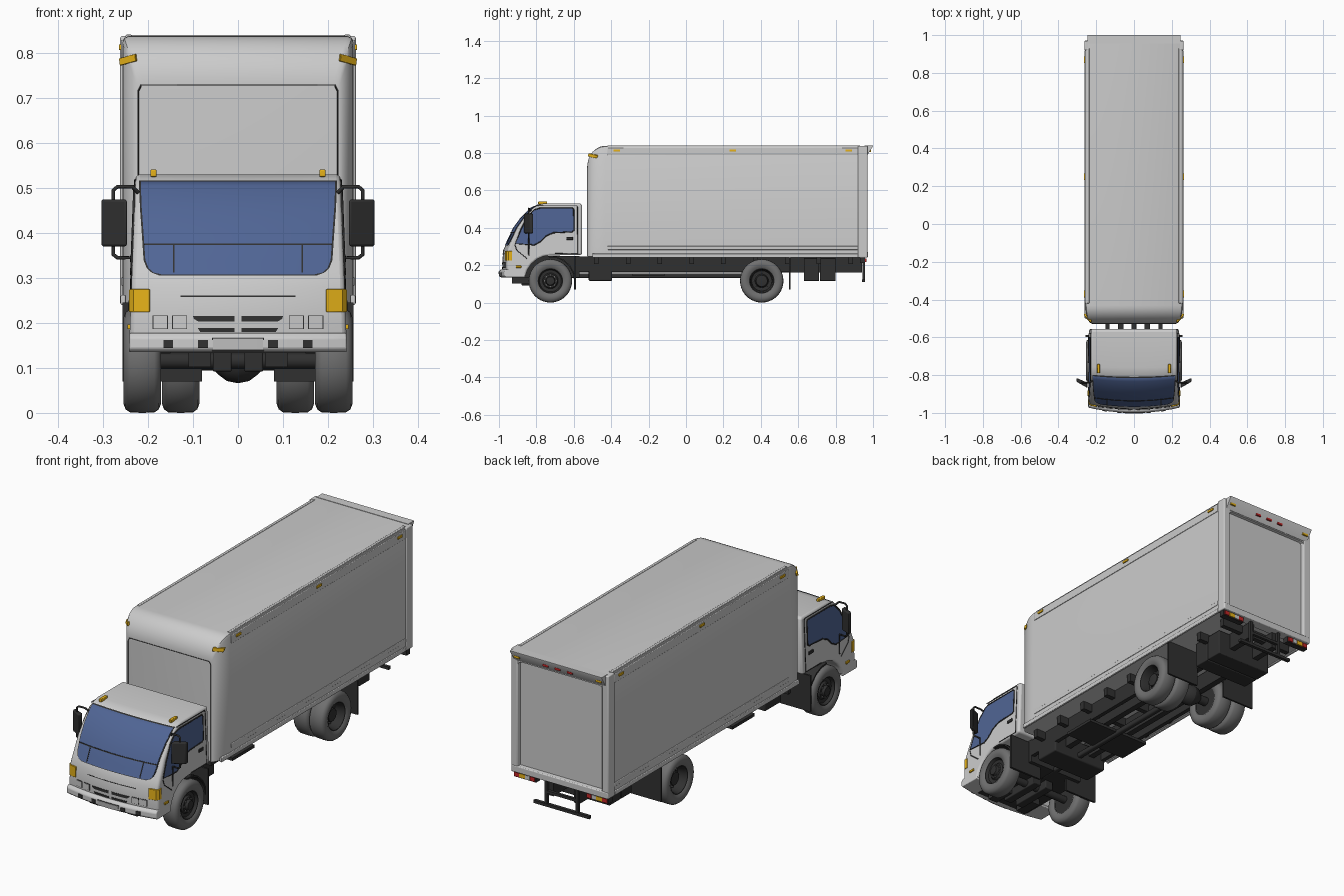
import bpy, bmesh, math
from math import sin, cos, pi, radians

if "Cube" in bpy.data.objects:
    bpy.data.objects.remove(bpy.data.objects["Cube"])


def material(name, r, g, b):
    m = bpy.data.materials.new(name)
    m.diffuse_color = (r, g, b, 1)
    m.use_nodes = True
    m.node_tree.nodes["Principled BSDF"].inputs["Base Color"].default_value = m.diffuse_color
    return m


DARK = material("dark", 0.03, 0.03, 0.03)
TYRE = material("rubber", 0.16, 0.16, 0.16)
GLASS = material("glass", 0.08, 0.13, 0.30)
AMBER = material("amber", 0.80, 0.45, 0.01)
RED = material("red", 0.55, 0.02, 0.02)


def loft(name, rings, mat=None, mirror=False, bevel=0.0, caps=True):
    """Skin a list of closed rings with equal point counts."""
    n = len(rings[0])
    verts = [p for ring in rings for p in ring]
    faces = [(i * n + j, i * n + (j + 1) % n, (i + 1) * n + (j + 1) % n, (i + 1) * n + j)
             for i in range(len(rings) - 1) for j in range(n)]
    if caps:
        faces += [tuple(range(n))[::-1], tuple(range(len(verts) - n, len(verts)))]
    me = bpy.data.meshes.new(name)
    me.from_pydata(verts, [], faces)
    bm = bmesh.new()
    bm.from_mesh(me)
    bmesh.ops.recalc_face_normals(bm, faces=bm.faces)
    bm.to_mesh(me)
    bm.free()
    ob = bpy.data.objects.new(name, me)
    bpy.context.collection.objects.link(ob)
    if mat:
        me.materials.append(mat)
    bpy.ops.object.select_all(action='DESELECT')
    ob.select_set(True)
    bpy.context.view_layer.objects.active = ob
    bpy.ops.object.shade_smooth_by_angle(angle=radians(35))
    if bevel:
        b = ob.modifiers.new("bevel", 'BEVEL')
        b.width, b.segments, b.limit_method, b.angle_limit = bevel, 3, 'ANGLE', radians(40)
    if mirror:
        ob.modifiers.new("mirror", 'MIRROR')
    return ob


def box(name, x, y, z, mat=None, mirror=False, bevel=0.0):
    ring = lambda h: [(x[0], y[0], h), (x[1], y[0], h), (x[1], y[1], h), (x[0], y[1], h)]
    return loft(name, [ring(z[0]), ring(z[1])], mat, mirror, bevel)


def prism_x(name, pts, x0, x1, mat=None, mirror=False, bevel=0.0):
    return loft(name, [[(x, y, z) for y, z in pts] for x in (x0, x1)], mat, mirror, bevel)


def lathe(name, prof, cx, cy, cz, mat, caps=True, n=40):
    rings = [[(cx + x, cy + r * cos(2 * pi * k / n), cz + r * sin(2 * pi * k / n))
              for k in range(n)] for x, r in prof]
    return loft(name, rings, mat, True, 0, caps)


def pipe(name, pts, r, mat, cyclic=False, both=True):
    for s in ((1, -1) if both else (1,)):
        cu = bpy.data.curves.new(name, 'CURVE')
        cu.dimensions, cu.bevel_depth, cu.bevel_resolution = '3D', r, 1
        sp = cu.splines.new('POLY')
        sp.points.add(len(pts) - 1)
        for p, (x, y, z) in zip(sp.points, pts):
            p.co = (s * x, y, z, 1)
        sp.use_cyclic_u = cyclic
        cu.materials.append(mat)
        bpy.context.collection.objects.link(bpy.data.objects.new(name, cu))


# Bowed cab fronts: points are (y, z, bow), bow pushes the outer ends back
def cab_w(z):
    return 0.2475 - 0.037 * z


CAB = [(-.978, .14, .025), (-.982, .20, .025), (-.978, .28, .025), (-.962, .312, .022), (-.92, .40, .02),
       (-.88, .455, .018), (-.83, .505, .014), (-.80, .522, .01), (-.76, .53, .004)]
BUMPER = [(-.99, .135, .028), (-1.0, .143, .028), (-1.0, .167, .028), (-.99, .178, .028)]


def bowed(name, pts, bevel):
    return loft(name, [[(s * cab_w(z), y + b * s * s, z) for y, z, b in pts]
                       for s in [i / 8 - 1 for i in range(17)]], None, False, bevel)


def front_patch(name, rows, mat, off, mirror=False, surf=CAB):
    """Thin panel lying on a bowed front; rows are (z, x0, x1)."""
    def fy(x, z):
        for (y0, z0, b0), (y1, z1, b1) in zip(surf, surf[1:]):
            if z <= z1:
                break
        t = (z - z0) / (z1 - z0)
        return y0 + t * (y1 - y0) + (b0 + t * (b1 - b0)) * (x / cab_w(z)) ** 2 - off
    rings = []
    for z, a, b in rows:
        line = [(a + (b - a) * i / 12, z) for i in range(13)]
        rings.append([(x, fy(x, z), z) for x, z in line] + [(x, fy(x, z) + .012, z) for x, z in line[::-1]])
    return loft(name, rings, mat, mirror)


# Cab shell with open wheel arch, bumper
WY, WZ = -.725, .116
arch = [(WY + .136 * cos(radians(a)), WZ + .136 * sin(radians(a)), 0) for a in range(90, 171, 16)]
bowed("cab", CAB + [(-.562, .53, 0), (-.556, .52, 0), (-.556, .255, 0)] + arch, .01)
bowed("bumper", BUMPER + [(-.86, .178, 0), (-.86, .135, 0)], .004)
box("cab_floor", (-.15, .15), (-.96, -.57), (.133, .25), DARK)

# Windscreen and wipers
W = [(.308, .17), (.312, .188), (.322, .199), (.34, .206), (.40, .21), (.455, .214), (.505, .216), (.514, .216)]
front_patch("windscreen_seal", [(z + (-.003 if z < .311 else .003 if z > .51 else 0), -x - .004, x + .004)
                                for z, x in W], DARK, .002)
front_patch("windscreen", [(z, -x, x) for z, x in W], GLASS, .004)
front_patch("wiper_bar", [(.373, -.209, .209), (.377, -.209, .209)], DARK, .006)
front_patch("wiper_arm", [(.312, .141, .145), (.375, .141, .145)], DARK, .006, True)

# Grille, headlights and corner lamps
front_patch("grille_upper", [(.203, .008, .088), (.209, .008, .098), (.215, .008, .1)], DARK, .002, True)
front_patch("grille_lower", [(.18, .008, .084), (.189, .008, .09)], DARK, .002, True)
front_patch("bonnet_seam", [(.258, -.128, .128), (.261, -.128, .128)], DARK, .001)
for c in (.13, .173):
    front_patch("headlight_rim", [(.186, c - .017, c + .017), (.217, c - .017, c + .017)], DARK, .002, True)
    front_patch("headlight", [(.188, c - .015, c + .015), (.215, c - .015, c + .015)], None, .004, True)
lamp = [(.196, -.969), (.232, -.961), (.242, -.948), (.242, -.93), (.196, -.93)]
loft("corner_lamp", [[(x, y, z) for x, y in lamp] for z in (.224, .275)], AMBER, True, .002)
for c in (.078, .155):
    front_patch("fog_lamp", [(.144, c - .011, c + .011), (.162, c - .011, c + .011)], DARK, .003, True, BUMPER)
front_patch("plate_frame", [(.138, -.058, .058), (.167, -.058, .058)], DARK, .001, False, BUMPER)
front_patch("plate", [(.14, -.056, .056), (.165, -.056, .056)], None, .003, False, BUMPER)

# Side windows, door seams, handles, markers
win = [(-.912, .315), (-.885, .385), (-.85, .455), (-.81, .497), (-.78, .505), (-.605, .505), (-.6, .495),
       (-.6, .385), (-.61, .378), (-.71, .373), (-.75, .355), (-.78, .325), (-.81, .308)]
loft("side_window", [[(cab_w(z) + o, y, z) for y, z in win] for o in (-.008, .002)], GLASS, True)
on_side = lambda pts: [(cab_w(z) + .0005, y, z) for y, z in pts]
pipe("window_seal", on_side(win), .0035, DARK, True)
pipe("door_seam", on_side([(-.915, .31), (-.905, .28), (-.85, .235)]), .002, DARK)
pipe("door_seam_rear", on_side([(-.80, .518), (-.585, .518), (-.58, .51), (-.58, .262), (-.70, .262)]), .002, DARK)
box("door_handle", (.23, .24), (-.64, -.605), (.335, .35), DARK, True, .002)
box("side_marker", (.23, .246), (-.91, -.88), (.186, .197), AMBER, True, .002)
box("roof_marker", (.181, .195), (-.79, -.742), (.525, .541), AMBER, True, .003)

# Mirrors
pipe("mirror_arm", [(.222, -.83, .49), (.235, -.84, .503), (.268, -.84, .503), (.277, -.84, .495),
                    (.277, -.84, .352), (.268, -.84, .345), (.236, -.84, .345), (.236, -.84, .25)], .0045, DARK)
mir = [(.247, -.868), (.304, -.835), (.304, -.815), (.247, -.84)]
loft("mirror", [[(x, y, z) for x, y in mir] for z in (.37, .475)], DARK, True, .006)


# Cargo box: rounded nose, straight body, recessed rear door
def section(y, hw, zt, zb=.245):
    half = [(hw, zb), (hw, zt - .014), (hw - .004, zt - .004), (hw - .014, zt)]
    return [(x, y, z) for x, z in half] + [(-x, y, z) for x, z in half[::-1]]


nose = [section(-.43 - .097 * sin(t), .222 + .035 * cos(t), .73 + .108 * cos(t))
        for t in [pi / 2 * (1 - i / 10) for i in range(11)]]
loft("cargo_box", nose + [section(.966, .257, .838), section(.966, .226, .78, .272),
                          section(.952, .224, .778, .274)])
pipe("nose_seam", [(-.222, -.527, .25), (-.222, -.527, .715), (-.215, -.527, .729), (.215, -.527, .729),
                   (.222, -.527, .715), (.222, -.527, .25)], .0018, DARK, False, False)
box("top_rail", (.25, .260), (-.42, .92), (.788, .829), None, True, .003)
box("bottom_rail", (.25, .261), (-.50, .92), (.24, .262), None, True, .003)
box("rub_rail", (.25, .2595), (-.42, .92), (.282, .302), None, True, .003)
box("roof_rail", (.236, .25), (-.42, .93), (.83, .841), None, True, .003)
box("rear_post", (.226, .262), (.92, .970), (.24, .838), None, True, .005)
box("rear_sill", (-.26, .26), (.92, .972), (.24, .272), None, False, .004)
prism_x("rear_visor", [(.955, .785), (.968, .785), (1.0, .836), (1.0, .84), (.955, .84)], -.247, .247)
for y in (-.37, .25, .87):
    box("box_marker", (.255, .265), (y - .018, y + .018), (.807, .819), AMBER, True, .002)
nm = [(.224, -.512, .782), (.26, -.475, .772), (.262, -.468, .788), (.226, -.508, .798)]
loft("nose_marker", [nm, [(x + .003, y - .014, z) for x, y, z in nm]], AMBER, True, .002)
box("visor_marker", (.205, .235), (.972, .988), (.805, .815), AMBER, True)
for x in (-.065, 0, .065):
    box("visor_lamp", (x - .014, x + .014), (.972, .988), (.805, .815), RED)

# Tail lamps and rear guard
box("tail_lamp_housing", (.135, .255), (.93, .958), (.212, .24), DARK, True)
for x0, x1, m in ((.14, .165, RED), (.167, .19, None), (.192, .222, AMBER), (.224, .25, RED)):
    box("tail_lamp", (x0, x1), (.95, .964), (.216, .236), m, True)
box("guard_post", (.076, .09), (.943, .957), (.115, .245), DARK, True)
box("guard_bar", (-.15, .15), (.942, .958), (.11, .124), DARK)
box("guard_upper_bar", (-.09, .09), (.943, .957), (.175, .188), DARK)

# Chassis and underside equipment
box("frame_rail", (.055, .085), (-.95, .94), (.16, .24), DARK, True)
for i in range(9):
    y = -.48 + i * .17
    box("cross_member", (-.2, .2), (y - .012, y + .012), (.205, .246), DARK)
box("side_sill", (.13, .15), (-.6, .55), (.165, .246), DARK, True)
box("engine_sump", (.014, .056), (-.88, -.66), (.092, .17), DARK, True, .004)
box("front_bracket", (.06, .11), (-.93, -.82), (.102, .16), DARK, True)
box("fuel_tank", (-.15, .15), (-.52, -.395), (.116, .215), DARK, False, .006)
box("skid_plate", (-.17, .17), (-.285, -.115), (.142, .156), DARK)
box("tool_box", (-.15, .15), (.63, .712), (.115, .238), DARK, False, .004)
box("rear_tool_box", (-.15, .15), (.716, .80), (.115, .238), DARK, False, .004)
box("drive_shaft", (-.013, .013), (-.66, .40), (.13, .156), DARK, False, .008)

# Mudguards
a0 = [radians(a) for a in range(95, -1, -19)]
guard = [(WY + .134 * cos(a), WZ + .134 * sin(a)) for a in a0] + [(WY + .134, .07), (WY + .127, .07)]
guard += [(WY + .127 * cos(a), WZ + .127 * sin(a)) for a in a0[::-1]]
prism_x("front_mudguard", guard, .10, .243, DARK, True)
box("front_mudflap", (.08, .257), (-.597, -.588), (.07, .245), DARK, True)
box("rear_mudflap", (.08, .257), (.55, .559), (.07, .245), DARK, True)

# Wheels: single front, dual rear
tyre = [(-.034, .068), (-.041, .08), (-.042, .095), (-.037, .108), (-.027, .115), (0, .116)]
tyre += [(-x, r) for x, r in tyre[-2::-1]]
rim_front = [(-.03, .069), (.034, .069), (.034, .064), (.02, .058), (.018, .042), (.026, .036), (.026, .026),
             (.04, .022), (.041, .012)]
rim_rear = [(-.03, .069), (.034, .069), (.034, .064), (.022, .059), (-.012, .054), (-.014, .036),
            (.012, .03), (.014, .014)]
for label, x, y, rim, bolt in (("front", .213, WY, rim_front, (.026, .031)),
                               ("rear", .213, .405, rim_rear, (-.004, .042)),
                               ("rear_inner", .1275, .405, [(-.03, .069), (.03, .069)], None)):
    lathe(label + "_tyre", tyre, x, y, WZ, TYRE, False)
    lathe(label + "_rim", rim, x, y, WZ, DARK)
    for k in range(8 if bolt else 0):
        a = k * pi / 4
        lathe(label + "_wheel_nut", [(-.012, .004), (.005, .004)], x + bolt[0],
              y + bolt[1] * cos(a), WZ + bolt[1] * sin(a), TYRE, True, 6)
for y, r in ((WY, .018), (.405, .022)):
    lathe("axle", [(0, r), (.2, r)], 0, y, WZ, DARK, True, 16)
lathe("differential", [(0, .05), (.025, .045), (.045, .03), (.055, .02)], 0, .405, WZ, DARK, True, 20)
